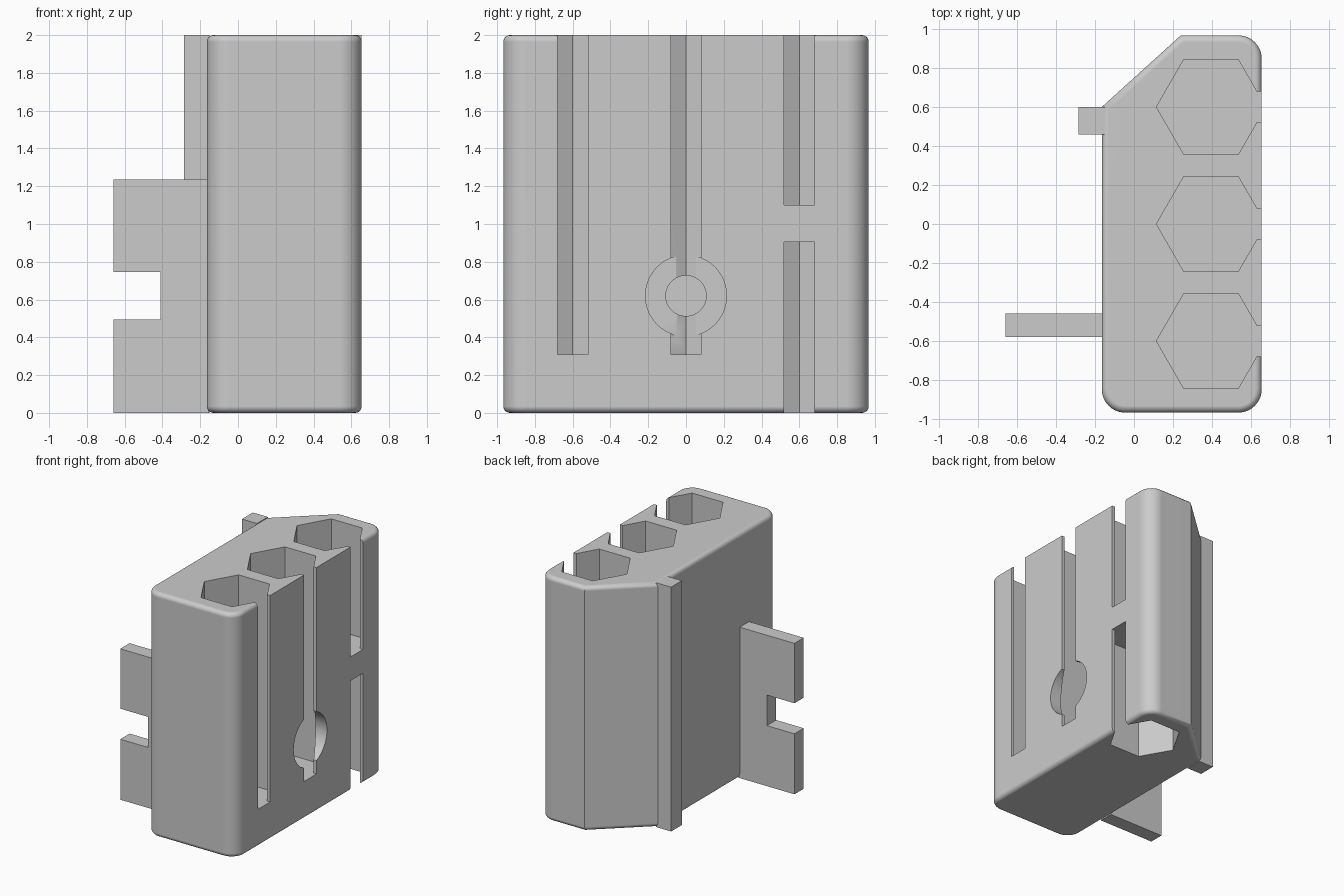
import bpy, bmesh
from math import pi, radians
from mathutils import Matrix

if "Cube" in bpy.data.objects:
    bpy.data.objects.remove(bpy.data.objects["Cube"])

grey = bpy.data.materials.new("light grey plastic")
grey.use_nodes = True
colour = (0.6, 0.6, 0.6, 1)
grey.diffuse_color = colour
grey.node_tree.nodes["Principled BSDF"].inputs["Base Color"].default_value = colour

RIGHT, LEFT, TOP = 0.655, -0.165, 2.0


def add_object(name, bm):
    bmesh.ops.recalc_face_normals(bm, faces=bm.faces)
    mesh = bpy.data.meshes.new(name)
    bm.to_mesh(mesh)
    bm.free()
    mesh.materials.append(grey)
    obj = bpy.data.objects.new(name, mesh)
    bpy.context.collection.objects.link(obj)
    return obj


def prism(points, height):
    bm = bmesh.new()
    face = bm.faces.new([bm.verts.new((x, y, 0)) for x, y in points])
    new = bmesh.ops.extrude_face_region(bm, geom=[face])["geom"]
    verts = [v for v in new if isinstance(v, bmesh.types.BMVert)]
    bmesh.ops.translate(bm, verts=verts, vec=(0, 0, height))
    return bm


def box(name, x, y, z):
    bm = bmesh.new()
    bmesh.ops.create_cube(bm, size=1)
    for v in bm.verts:
        v.co = [r[0] if c < 0 else r[1] for c, r in zip(v.co, (x, y, z))]
    return add_object(name, bm)


def cylinder(name, radius, depth, sides, matrix):
    bm = bmesh.new()
    bmesh.ops.create_cone(bm, cap_ends=True, segments=sides, radius1=radius,
                          radius2=radius, depth=depth, matrix=matrix)
    return add_object(name, bm)


def boolean(target, tool, operation):
    mod = target.modifiers.new(operation, "BOOLEAN")
    mod.operation, mod.solver, mod.object = operation, "EXACT", tool
    bpy.ops.object.select_all(action="DESELECT")
    bpy.context.view_layer.objects.active = target
    target.select_set(True)
    bpy.ops.object.modifier_apply(modifier=mod.name)
    bpy.data.objects.remove(tool)


# Body: chamfered outline, three rounded uprights, softened rims
bm = prism([(LEFT, -0.967), (RIGHT, -0.967), (RIGHT, 0.967),
            (0.24, 0.967), (LEFT, 0.6)], TOP)
rounded = [e for e in bm.edges
           if abs(e.verts[0].co.z - e.verts[1].co.z) > 1
           and (e.verts[0].co.y < -0.9 or e.verts[0].co.x > 0.6)]
bmesh.ops.bevel(bm, geom=rounded, offset=0.12, offset_type="OFFSET",
                segments=10, profile=0.5, affect="EDGES")
rims = [e for e in bm.edges if abs(e.verts[0].co.z - e.verts[1].co.z) < 0.01]
bmesh.ops.bevel(bm, geom=rims, offset=0.035, offset_type="OFFSET",
                segments=5, profile=0.5, affect="EDGES")
body = add_object("holder_body", bm)

# Square top rim between the slots
boolean(body, box("square_rim", (0.57, RIGHT), (-0.6, 0.6), (1.9, TOP)), "UNION")

# Hexagonal sockets, each open to the right through a slot
for y, low, high in ((-0.6, 0.31, 2.1), (0, 0.31, 2.1),
                     (0.6, 1.1, 2.1), (0.6, -0.1, 0.905)):
    place = Matrix.Translation((0.395, y, (low + high) / 2))
    boolean(body, cylinder("socket_cutter", 0.28, high - low, 6,
                           place @ Matrix.Rotation(pi / 2, 4, "Z")), "DIFFERENCE")
    boolean(body, box("slot_cutter", (0.5, 0.8), (y - 0.08, y + 0.08),
                      (low, high)), "DIFFERENCE")

# Countersunk screw bore in the middle socket
for radius, start in ((0.215, 0.145), (0.107, 0.0)):
    place = Matrix.Translation(((start + 0.8) / 2, 0, 0.62))
    boolean(body, cylinder("bore_cutter", radius, 0.8 - start, 48,
                           place @ Matrix.Rotation(pi / 2, 4, "Y")), "DIFFERENCE")

bpy.ops.object.shade_smooth_by_angle(angle=radians(30))
weighted = body.modifiers.new("flat_face_normals", "WEIGHTED_NORMAL")
weighted.keep_sharp = True

# Corner rib on the left side
box("corner_rib", (-0.285, LEFT + 0.015), (0.46, 0.6), (0, TOP))

# Mounting plate with a square notch
plate = box("mounting_plate", (-0.66, LEFT + 0.01), (-0.58, -0.46), (0, 1.235))
boolean(plate, box("notch_cutter", (-0.8, -0.41), (-0.7, -0.3),
                   (0.495, 0.745)), "DIFFERENCE")
